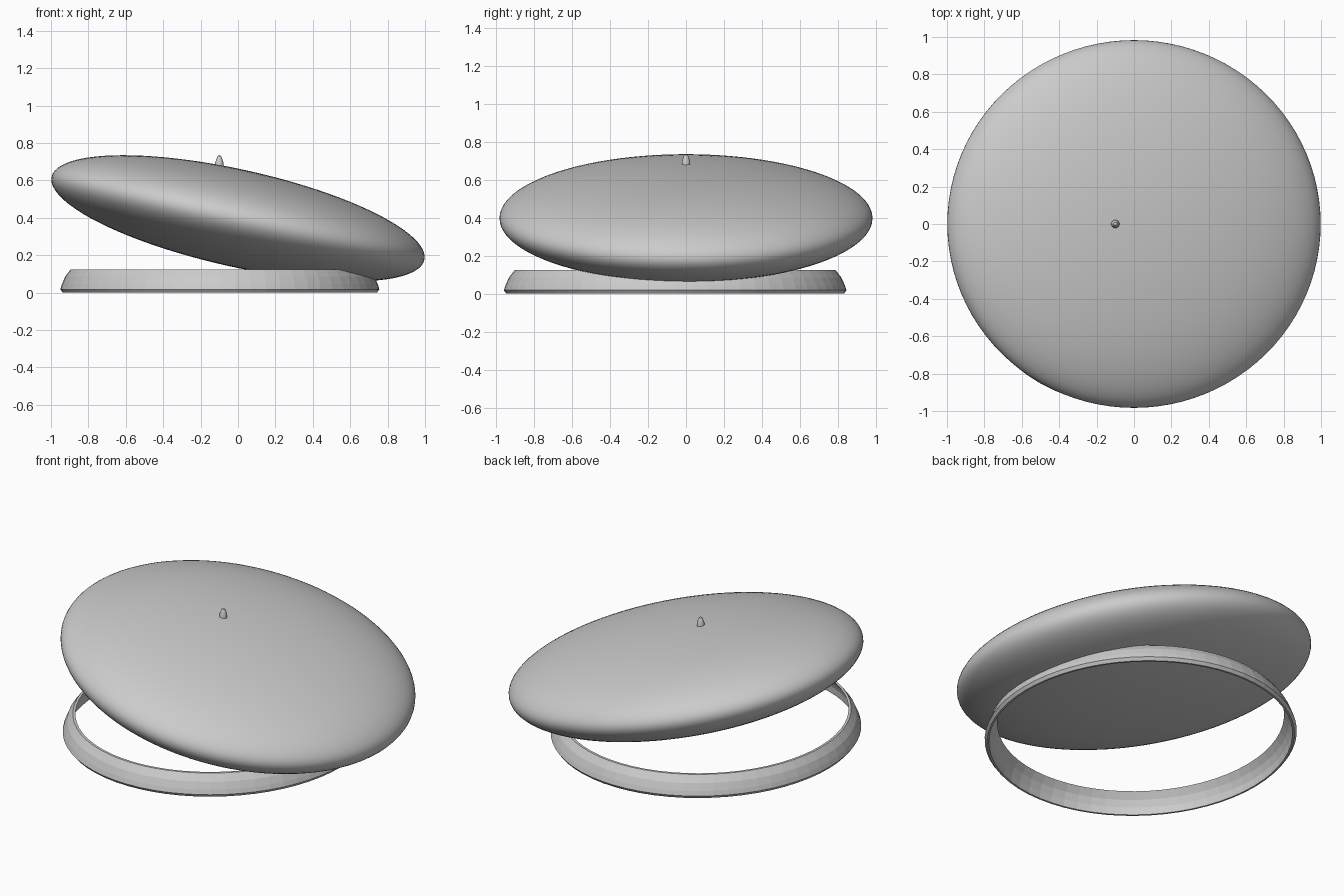
import bpy, bmesh, math

cube = bpy.data.objects.get("Cube")
if cube:
    bpy.data.objects.remove(cube, do_unlink=True)

grey = bpy.data.materials.new("light_grey")
grey.use_nodes = True
colour = (0.6, 0.6, 0.6, 1)
grey.diffuse_color = colour
grey.node_tree.nodes["Principled BSDF"].inputs["Base Color"].default_value = colour


def finish(name, bm, location, scale=(1, 1, 1), tilt=0):
    """Turn a bmesh into a placed, coloured object."""
    bmesh.ops.recalc_face_normals(bm, faces=bm.faces)
    mesh = bpy.data.meshes.new(name)
    bm.to_mesh(mesh)
    bm.free()
    mesh.materials.append(grey)
    obj = bpy.data.objects.new(name, mesh)
    bpy.context.collection.objects.link(obj)
    obj.location, obj.scale = location, scale
    obj.rotation_euler.y = tilt
    return obj


def lathe(profile, segments, closed):
    """Spin (radius, height) points around z; zero radius makes a pole."""
    bm = bmesh.new()
    verts = [bm.verts.new((r, 0, z)) for r, z in profile]
    edges = [bm.edges.new(p) for p in zip(verts, verts[1:])]
    if closed:
        edges.append(bm.edges.new((verts[-1], verts[0])))
    bmesh.ops.spin(bm, geom=verts + edges, axis=(0, 0, 1), cent=(0, 0, 0),
                   angle=math.tau, steps=segments, use_duplicate=False)
    bmesh.ops.remove_doubles(bm, verts=bm.verts, dist=0.0001)
    return bm


# Tilted lens-shaped body
bm = bmesh.new()
bmesh.ops.create_uvsphere(bm, u_segments=96, v_segments=48, radius=1)
finish("disc_body", bm, (0, 0, 0.3975), (1.021, 0.983, 0.26), math.radians(12.57))

# Thin oval base ring with a bulged outer wall
ring = [(0.985, 0), (1.0, 0.018), (0.99, 0.045), (0.97, 0.085), (0.935, 0.125),
        (0.918, 0.125), (0.95, 0.085), (0.968, 0.045), (0.972, 0.0)]
finish("base_ring", lathe(ring, 64, True), (-0.097, -0.057, 0), (0.853, 0.903, 1))

# Small rounded knob on top
knob = [(0, 0), (0.022, 0), (0.022, 0.017), (0.013, 0.045), (0.009, 0.053), (0, 0.057)]
knob_obj = finish("top_knob", lathe(knob, 16, False), (-0.1, 0, 0.678))

# Soften the body and knob
bpy.ops.object.select_all(action="DESELECT")
knob_obj.select_set(True)
bpy.data.objects["disc_body"].select_set(True)
bpy.context.view_layer.objects.active = knob_obj
bpy.ops.object.shade_smooth_by_angle(angle=math.radians(35))
